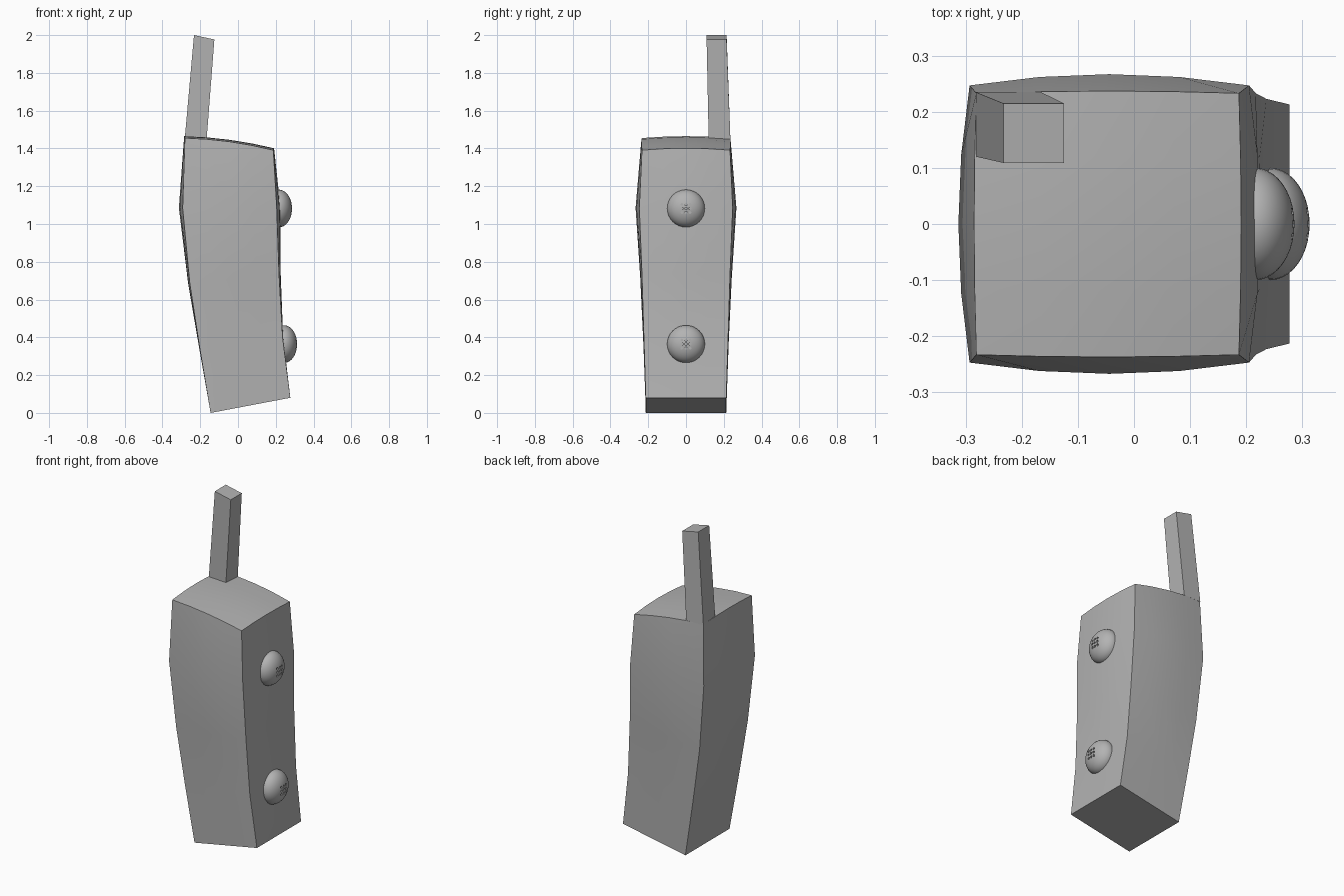
import bpy, bmesh, math
from mathutils import Matrix

if "Cube" in bpy.data.objects:
    bpy.data.objects.remove(bpy.data.objects["Cube"])

grey = bpy.data.materials.new("dark_grey")
grey.diffuse_color = (0.45, 0.45, 0.45, 1)
grey.use_nodes = True
grey.node_tree.nodes["Principled BSDF"].inputs["Base Color"].default_value = grey.diffuse_color


def add_object(name, bm, angle=30):
    bmesh.ops.recalc_face_normals(bm, faces=bm.faces[:])
    mesh = bpy.data.meshes.new(name)
    bm.to_mesh(mesh)
    bm.free()
    mesh.materials.append(grey)
    ob = bpy.data.objects.new(name, mesh)
    bpy.context.collection.objects.link(ob)
    bpy.ops.object.select_all(action='DESELECT')
    ob.select_set(True)
    bpy.context.view_layer.objects.active = ob
    bpy.ops.object.shade_smooth_by_angle(angle=math.radians(angle))
    return ob


# Body: gridded cube bent through five levels
# left x, left z, right x, right z, half depth, side bulge
LEVELS = [
    (-0.145, 0.000, 0.277, 0.080, 0.213, 0.000),
    (-0.202, 0.340, 0.236, 0.400, 0.223, 0.003),
    (-0.255, 0.685, 0.217, 0.735, 0.233, 0.009),
    (-0.293, 1.085, 0.205, 1.085, 0.247, 0.020),
    (-0.281, 1.455, 0.187, 1.391, 0.233, 0.004),
]
bm = bmesh.new()
bmesh.ops.create_cube(bm, size=2)
bmesh.ops.subdivide_edges(bm, edges=bm.edges[:], cuts=3, use_grid_fill=True)
for vert in bm.verts:
    u, v, w = vert.co
    xl, zl, xr, zr, depth, bulge = LEVELS[round((w + 1) * 2)]
    t = (u + 1) / 2
    x = xl + (xr - xl) * t + bulge * u * (1 - v * v)
    y = v * (depth + bulge * (1 - u * u))
    z = zl + (zr - zl) * t
    if w > 0.9:
        z += 0.013 * (1 - u * u) + 0.01 * (1 - v * v)
    vert.co = (x, y, z)
add_object("body", bm)

# Antenna: tapered bar growing out of the rear left corner
bm = bmesh.new()
bmesh.ops.create_cube(bm, size=2)
for vert in bm.verts:
    left, front, top = vert.co.x < 0, vert.co.y < 0, vert.co.z > 0
    if top:
        vert.co = (-0.233 if left else -0.125, 0.109 if front else 0.215,
                   2.0 if left else 1.977)
    else:
        vert.co = (-0.282 if left else -0.166, 0.12 if front else 0.235, 1.45)
add_object("antenna", bm)

# Rounded knobs with a 3 x 3 patch of tiny holes
for label, x0, z0 in (("upper", 0.216, 1.082), ("lower", 0.243, 0.364)):
    bm = bmesh.new()
    bmesh.ops.create_uvsphere(
        bm, u_segments=32, v_segments=20, radius=1,
        matrix=Matrix.Translation((x0, 0, z0))
        @ Matrix.Diagonal((0.07, 0.1, 0.1, 1)) @ Matrix.Rotation(math.pi / 2, 4, 'Y'))
    knob = add_object(label + "_knob", bm)

    bm = bmesh.new()
    for i in (-1, 0, 1):
        for j in (-1, 0, 1):
            bmesh.ops.create_cone(
                bm, cap_ends=True, segments=8, radius1=0.007, radius2=0.007, depth=0.03,
                matrix=Matrix.Translation((x0 + 0.075, i * 0.022, z0 + j * 0.022))
                @ Matrix.Rotation(math.pi / 2, 4, 'Y'))
    cutter = add_object(label + "_hole_cutter", bm)
    cutter.hide_render = True

    # Apply the cut, then discard the cutter
    mod = knob.modifiers.new("holes", 'BOOLEAN')
    mod.operation, mod.solver, mod.object = 'DIFFERENCE', 'EXACT', cutter
    bpy.ops.object.select_all(action='DESELECT')
    knob.select_set(True)
    bpy.context.view_layer.objects.active = knob
    bpy.ops.object.modifier_apply(modifier="holes")
    bpy.data.objects.remove(cutter)
    bpy.ops.object.shade_smooth_by_angle(angle=math.radians(30))
